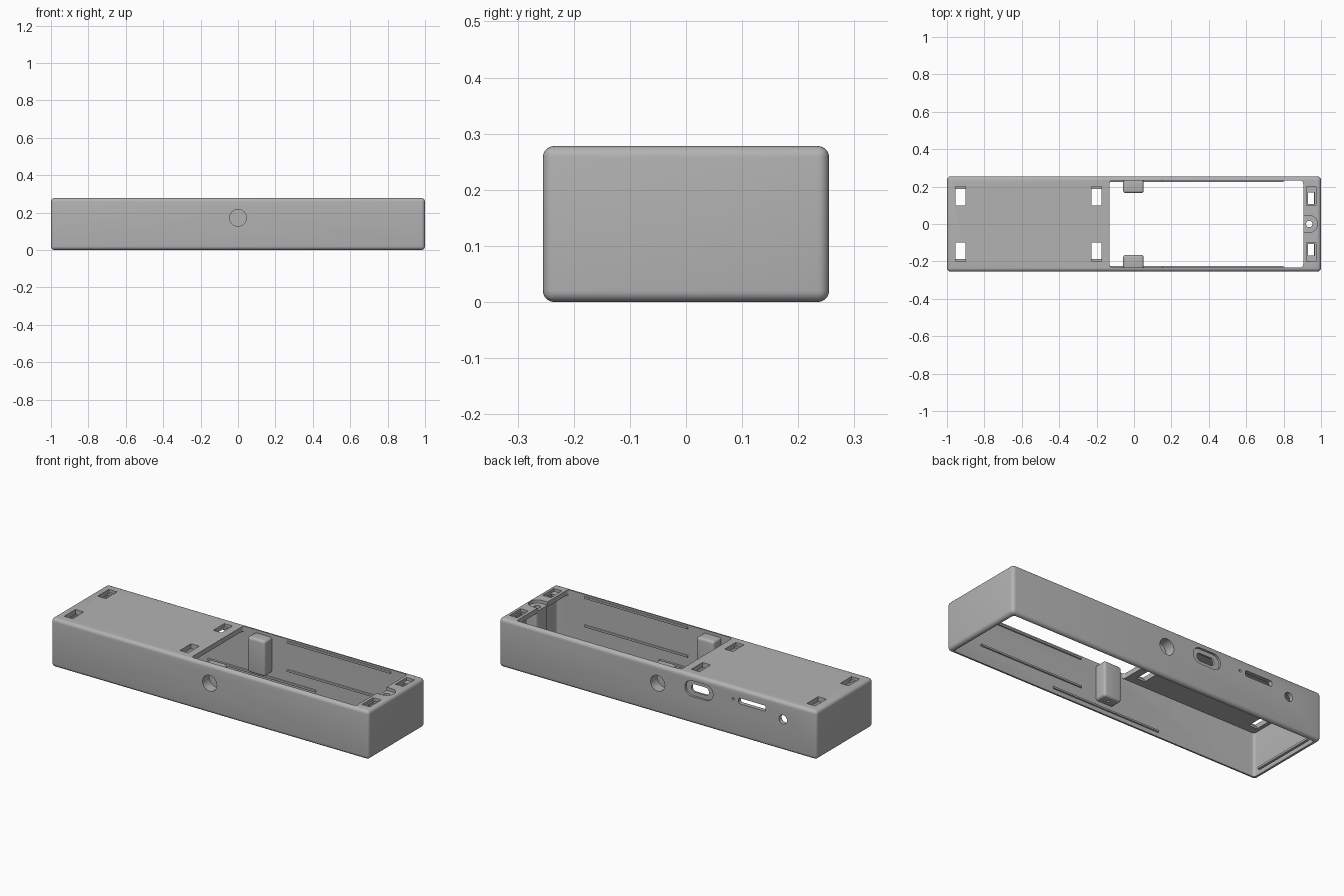
import bpy, bmesh, math
from mathutils import Matrix

if "Cube" in bpy.data.objects:
    bpy.data.objects.remove(bpy.data.objects["Cube"], do_unlink=True)

grey = bpy.data.materials.new("plain grey")
grey.use_nodes = True
grey.diffuse_color = (0.45, 0.45, 0.45, 1)
grey.node_tree.nodes["Principled BSDF"].inputs["Base Color"].default_value = (0.45, 0.45, 0.45, 1)


def finish(name, bm):
    bmesh.ops.recalc_face_normals(bm, faces=bm.faces[:])
    mesh = bpy.data.meshes.new(name)
    bm.to_mesh(mesh)
    bm.free()
    mesh.materials.append(grey)
    ob = bpy.data.objects.new(name, mesh)
    bpy.context.collection.objects.link(ob)
    return ob


def box(name, x, y, z, radius=0, axis=None, segments=5):
    """Box from ranges; rounds all edges, or only those along one axis."""
    bm = bmesh.new()
    bmesh.ops.create_cube(bm, size=1)
    for v in bm.verts:
        for i, (a, b) in enumerate((x, y, z)):
            v.co[i] = a if v.co[i] < 0 else b
    if radius:
        edges = [e for e in bm.edges if axis is None or
                 abs((e.verts[0].co - e.verts[1].co).normalized()[axis]) > 0.9]
        bmesh.ops.bevel(bm, geom=edges, offset=radius, segments=segments,
                        profile=0.5, affect='EDGES')
    return finish(name, bm)


def cylinder(name, centre, radius, depth, along_y=False, tip=None):
    bm = bmesh.new()
    bmesh.ops.create_cone(bm, cap_ends=True, segments=32, radius1=radius,
                          radius2=radius if tip is None else tip, depth=depth)
    if along_y:
        bmesh.ops.rotate(bm, verts=bm.verts, matrix=Matrix.Rotation(math.pi / 2, 3, 'X'))
    bmesh.ops.translate(bm, verts=bm.verts, vec=centre)
    return finish(name, bm)


def combine(target, tool, operation):
    mod = target.modifiers.new(operation, 'BOOLEAN')
    mod.operation, mod.object, mod.solver = operation, tool, 'EXACT'
    bpy.context.view_layer.objects.active = target
    bpy.ops.object.modifier_apply(modifier=mod.name)
    bpy.data.objects.remove(tool, do_unlink=True)


def cut(tool):
    combine(case, tool, 'DIFFERENCE')


def add(tool):
    combine(case, tool, 'UNION')


# Rounded shell, hollow and open underneath
TOP, WALL, END = 0.278, 0.232, 0.975
case = box("case", (-1, 1), (-0.255, 0.255), (0, TOP), 0.02)
cut(box("hollow", (-END, END), (-WALL, WALL), (-0.1, 0.25), 0.015, 2))

# Large opening in the top
cut(box("opening", (-0.13, 0.905), (-WALL, WALL), (0.2, 0.4), 0.015, 2))

# Mounting blocks at the middle of both long walls, with blind round sockets
for s in (-1, 1):
    y = sorted((s * 0.165, s * 0.242))
    add(box("mount_block", (-0.058, 0.052), y, (0.06, 0.262), 0.014))
    cut(cylinder("socket", (0, s * 0.235, 0.172), 0.045, 0.08, True))
    cut(cylinder("block_hole", (0, s * 0.2, 0.06), 0.008, 0.04))

# Screw post under the end of the top
add(box("screw_post", (0.907, 0.985), (-0.05, 0.05), (0.12, 0.262), 0.015, 2))
cut(cylinder("screw_recess", (0.937, 0, 0.3), 0.045, 0.08))
cut(box("recess_mouth", (0.89, 0.937), (-0.045, 0.045), (0.26, 0.32)))
cut(cylinder("screw_hole", (0.937, 0, 0.2), 0.017, 0.3))

# Stepped strap slots in the top
for s in (-1, 1):
    for x in (-0.928, -0.2):
        cut(box("slot_recess", (x - 0.026, x + 0.026), sorted((s * 0.1, s * 0.2)), (0.262, 0.3)))
        cut(box("slot", (x - 0.026, x + 0.026), sorted((s * 0.1, s * 0.187)), (0.23, 0.3)))
    cut(box("end_slot_recess", (0.922, 0.972), sorted((s * 0.1, s * 0.2)), (0.262, 0.3)))
    cut(box("end_slot", (0.93, 0.965), sorted((s * 0.108, s * 0.168)), (0.23, 0.3)))

# Ports through the back wall
BACK = (0.2, 0.3)
cut(box("port_recess", (-0.348, -0.172), (0.243, 0.3), (0.155, 0.245), 0.044, 1, 8))
cut(box("port", (-0.315, -0.205), BACK, (0.178, 0.222), 0.021, 1, 8))
cut(box("card_slot", (-0.68, -0.51), BACK, (0.194, 0.226), 0.008, 1))
cut(cylinder("pin_hole", (-0.475, 0.245, 0.21), 0.007, 0.1, True))
cut(cylinder("jack_hole", (-0.79, 0.245, 0.177), 0.025, 0.1, True))

# Snap ribs inside the long and short walls
for s in (-1, 1):
    y = sorted((s * 0.224, s * 0.24))
    for x0, x1, z in ((0.15, 0.8, 0.262), (0.15, 0.8, 0.1), (-0.35, 0.33, 0.03)):
        add(box("wall_rib", (x0, x1), y, (z - 0.006, z + 0.006), 0.004, 0, 2))
    x = sorted((s * 0.962, s * 0.982))
    add(box("end_rib", x, (-0.19, 0.19), (0.024, 0.038), 0.004, 1, 2))

# Smooth rounds, crisp edges
bpy.ops.object.select_all(action='DESELECT')
case.select_set(True)
bpy.context.view_layer.objects.active = case
bpy.ops.object.shade_smooth_by_angle(angle=math.radians(30))
